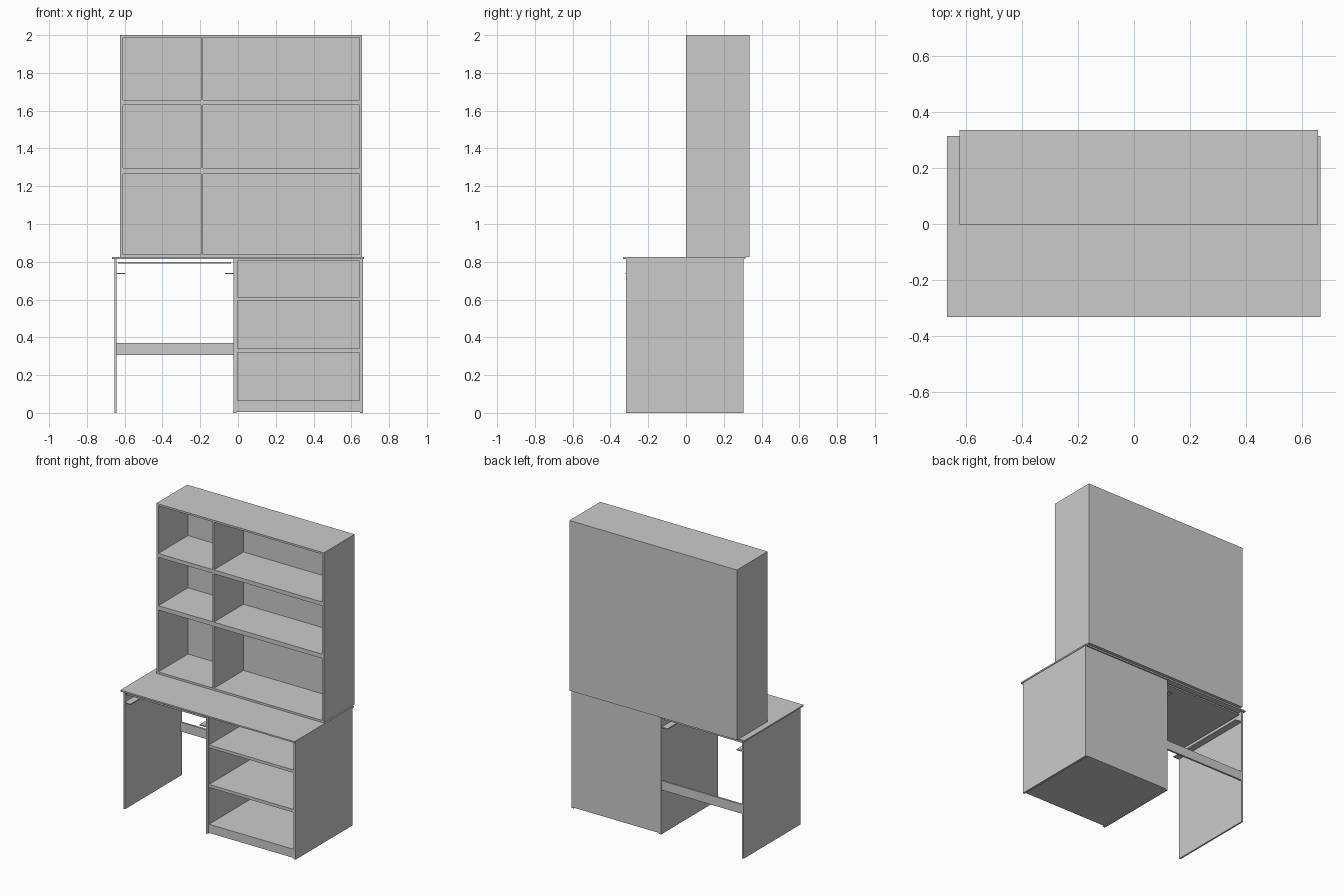
import bpy

cube = bpy.data.objects.get("Cube")
if cube:
    bpy.data.objects.remove(cube, do_unlink=True)

# Single plain grey for the whole piece
GREY = (0.6, 0.6, 0.6, 1.0)
grey = bpy.data.materials.new("plain grey")
grey.use_nodes = True
grey.diffuse_color = GREY
grey.node_tree.nodes["Principled BSDF"].inputs["Base Color"].default_value = GREY


def board(name, x, y, z):
    """Rectangular board spanning the (low, high) range on each axis."""
    spans = (x, y, z)
    bpy.ops.mesh.primitive_cube_add(size=1, location=[(a + b) / 2 for a, b in spans])
    obj = bpy.context.object
    obj.name = name
    obj.scale = [b - a for a, b in spans]
    bpy.ops.object.transform_apply(location=False, rotation=False, scale=True)
    obj.data.materials.append(grey)
    return obj


# Desk: top and three upright panels
DEPTH = (-0.317, 0.305)
UNDER = 0.814
board("desk_top", (-0.667, 0.666), (-0.333, 0.314), (UNDER, 0.824))
board("left_cabinet_side", (0.647, 0.662), DEPTH, (0, UNDER))
board("middle_panel", (-0.024, -0.008), DEPTH, (0, UNDER))
board("right_leg_panel", (-0.654, -0.643), DEPTH, (0, UNDER))

# Open cabinet: base, shelves, top rail board, back
CAB_X = (-0.008, 0.647)
CAB_Y = (-0.312, 0.297)
for name, z in (("cabinet_base", (0.006, 0.066)),
                ("cabinet_lower_shelf", (0.32, 0.341)),
                ("cabinet_upper_shelf", (0.594, 0.614)),
                ("cabinet_top_board", (0.803, UNDER))):
    board(name, CAB_X, CAB_Y, z)
board("cabinet_back", CAB_X, (0.296, 0.305), (0.006, UNDER))
for name, x in (("cabinet_left_liner", (0.642, 0.647)),
                ("cabinet_right_liner", (-0.008, -0.003))):
    board(name, x, CAB_Y, (0.006, UNDER))

# Kneehole: back stretcher, sliding tray and its runners
board("back_stretcher", (-0.643, -0.024), (0.29, 0.303), (0.307, 0.37))
board("sliding_tray", (-0.635, -0.037), (-0.31, 0.29), (0.79, 0.8))
board("right_runner", (-0.643, -0.598), (-0.32, 0.3), (0.734, 0.741))
board("left_runner", (-0.069, -0.024), (-0.32, 0.3), (0.734, 0.741))

# Hutch: sides, divider, shelves, back
FRONT, BACK = -0.001, 0.335
LOW, HIGH = 0.824, 2.0
INNER_X = (-0.609, 0.643)
INNER_Y = (FRONT, BACK - 0.012)
board("hutch_right_side", (-0.624, INNER_X[0]), (FRONT, BACK), (LOW, HIGH))
board("hutch_left_side", (INNER_X[1], 0.657), (FRONT, BACK), (LOW, HIGH))
board("hutch_back", INNER_X, (INNER_Y[1], BACK), (LOW, HIGH))
for name, z in (("hutch_bottom", (LOW, 0.838)),
                ("hutch_lower_shelf", (1.266, 1.296)),
                ("hutch_upper_shelf", (1.63, 1.657)),
                ("hutch_top", (1.987, HIGH))):
    board(name, INNER_X, INNER_Y, z)
openings = ((0.838, 1.266), (1.296, 1.63), (1.657, 1.987))
for name, z in zip(("lower", "middle", "upper"), openings):
    board("hutch_" + name + "_divider", (-0.195, -0.184), INNER_Y, z)
